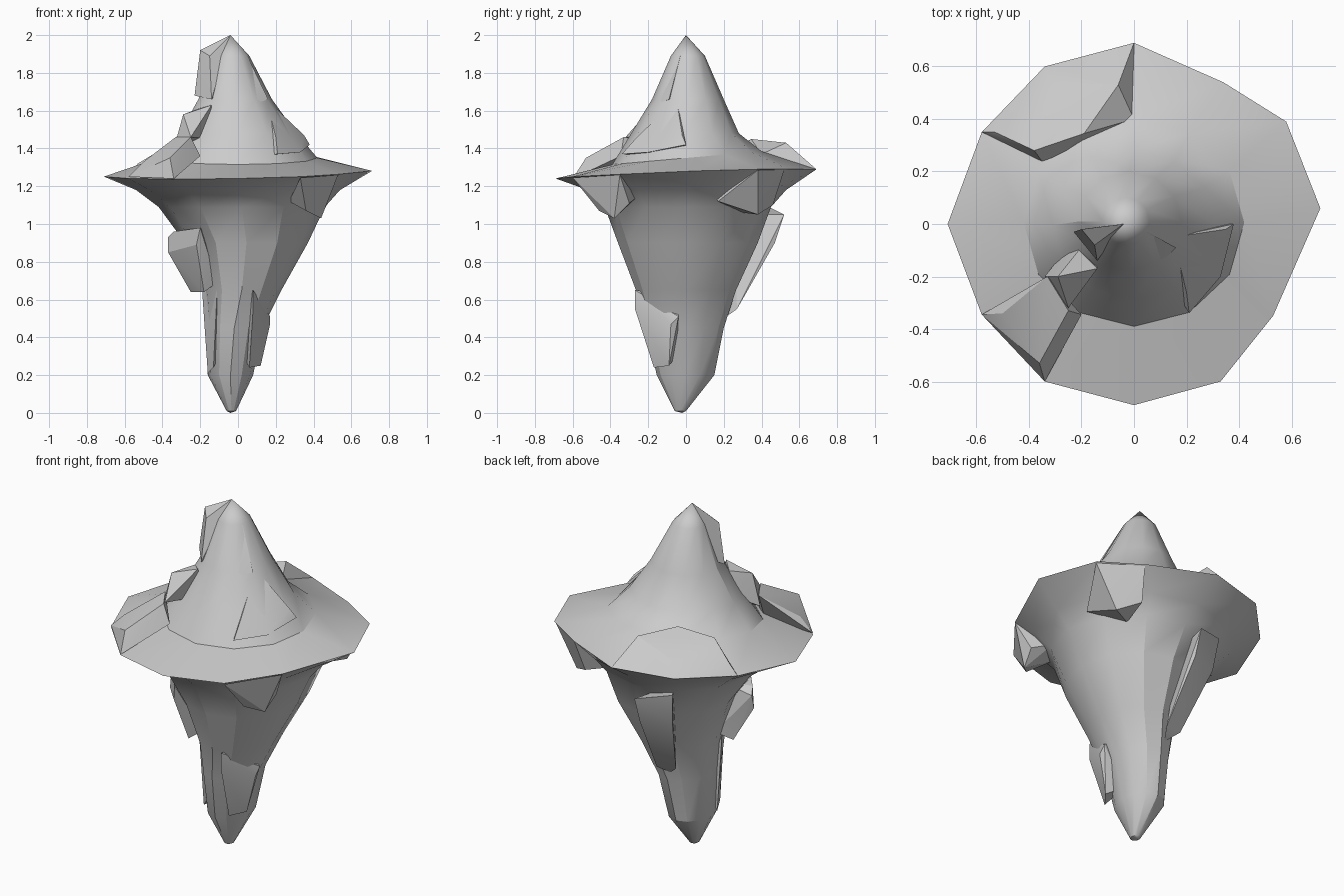
import bpy, bmesh, math


def finish(bm, name, angle=28):
    bmesh.ops.recalc_face_normals(bm, faces=bm.faces)
    mesh = bpy.data.meshes.new(name)
    bm.to_mesh(mesh)
    bm.free()
    ob = bpy.data.objects.new(name, mesh)
    bpy.context.collection.objects.link(ob)
    bpy.ops.object.select_all(action='DESELECT')
    ob.select_set(True)
    bpy.context.view_layer.objects.active = ob
    bpy.ops.object.shade_smooth_by_angle(angle=math.radians(angle))
    return ob


def ring(x0, x1, y0, y1, z, tilt=0.0):
    """Twelve-sided ring fitted to the given x and y extents."""
    pts = []
    for i in range(12):
        a = math.radians(30 * i)
        x = (x0 + x1) / 2 + (x1 - x0) / 2 * math.cos(a)
        y = (y0 + y1) / 2 + (y1 - y0) / 2 * math.sin(a)
        pts.append((x, y, z + tilt * math.sin(a)))
    return pts


def chunk(name, pts):
    """Angular rock lump wrapped around a few corner points."""
    bm = bmesh.new()
    for p in pts:
        bm.verts.new(p)
    res = bmesh.ops.convex_hull(bm, input=bm.verts)
    junk = [g for g in res['geom_interior'] + res['geom_unused']
            if isinstance(g, bmesh.types.BMVert)]
    bmesh.ops.delete(bm, geom=list(set(junk)), context='VERTS')
    finish(bm, name, 20)


# main rock: spike, wide brim and peak as one loft
rim = [(.71, .06), (.58, .39), (.34, .54), (0, .69), (-.34, .60), (-.58, .35),
       (-.71, 0), (-.58, -.345), (-.34, -.60), (0, -.69), (.33, -.60), (.53, -.35)]
rings = [
    ring(-.06, -.01, -.06, .00, .01),
    ring(-.16, .08, -.155, .15, .20),
    ring(-.17, .13, -.21, .20, .45),
    ring(-.19, .23, -.265, .265, .65),
    ring(-.28, .37, -.36, .38, .90),
    ring(-.42, .46, -.43, .45, 1.09),
    ring(-.54, .54, -.52, .53, 1.18),
    [(x, y, 1.265 + .02 * x + .035 * y) for x, y in rim],
    ring(-.42, .42, -.39, .40, 1.35, .035),
    ring(-.31, .31, -.29, .28, 1.48),
    ring(-.21, .18, -.18, .20, 1.66),
    ring(-.12, .06, -.08, .10, 1.89),
]
bm = bmesh.new()
loops = [[bm.verts.new(p) for p in r] for r in rings]
for a, b in zip(loops, loops[1:]):
    for i in range(12):
        j = (i + 1) % 12
        bm.faces.new((a[i], a[j], b[j], b[i]))
tip, peak = bm.verts.new((-.04, -.02, 0)), bm.verts.new((-.04, 0, 2))
for loop, end in ((loops[0], tip), (loops[-1], peak)):
    for i in range(12):
        bm.faces.new((loop[i], loop[(i + 1) % 12], end))
finish(bm, "main_rock")

# raised slabs lying on the brim
chunk("back_left_brim_slab", [
    (-.58, .35, 1.265), (-.34, .60, 1.28), (0, .69, 1.29), (0, .40, 1.37),
    (-.33, .21, 1.33), (-.06, .53, 1.43), (-.32, .54, 1.34), (-.53, .35, 1.32),
    (-.19, .345, 1.45), (-.38, .28, 1.41)])
chunk("front_left_brim_slab", [
    (-.58, -.345, 1.25), (-.34, -.60, 1.24), (-.50, -.34, 1.33), (-.36, -.53, 1.35),
    (-.25, -.33, 1.46), (-.33, -.20, 1.46), (-.20, -.345, 1.36), (-.30, -.30, 1.28)])

# lumps on the peak
chunk("left_shoulder", [
    (-.29, -.20, 1.58), (-.21, -.10, 1.61), (-.14, -.17, 1.63), (-.34, -.20, 1.40),
    (-.25, -.32, 1.46), (-.14, -.10, 1.45), (-.22, -.05, 1.50)])
chunk("right_shoulder", [
    (.38, 0, 1.42), (.33, -.20, 1.38), (.21, -.34, 1.37), (.35, -.02, 1.47),
    (.20, -.26, 1.46), (.15, -.05, 1.66), (.10, -.16, 1.36), (.15, .0, 1.36)])
chunk("front_peak_ridge", [
    (.05, -.03, 1.89), (.03, -.05, 1.87), (.16, -.09, 1.66), (.06, -.16, 1.66),
    (.10, -.15, 1.64), (0, -.02, 1.65)])
chunk("left_peak_lump", [
    (-.20, -.02, 1.92), (-.15, -.08, 1.89), (-.04, 0, 2), (-.20, -.02, 1.84),
    (-.23, -.03, 1.68), (-.14, -.14, 1.66), (-.06, 0, 1.70)])

# blocks tucked under the brim
chunk("front_right_under_block", [
    (.33, -.60, 1.245), (.53, -.35, 1.26), (.36, -.46, 1.07), (.44, -.38, 1.03),
    (.46, -.30, 1.11), (.27, -.35, 1.12), (.35, -.25, 1.15)])
chunk("back_right_under_block", [
    (.58, .38, 1.285), (.36, .52, 1.285), (.47, .17, 1.12), (.44, .38, 1.05),
    (.33, .46, 1.10), (.30, .30, 1.06), (.40, .15, 1.15)])

# ledges on the lower spike
chunk("left_spike_ledge", [
    (-.37, -.08, .93), (-.34, -.13, .96), (-.20, -.30, .98), (-.37, -.10, .85),
    (-.22, -.28, .89), (-.25, -.08, .64), (-.18, -.20, .64), (-.11, -.17, .69),
    (-.15, -.05, .67), (-.15, -.10, .95)])
chunk("left_spike_rib", [
    (-.19, -.06, .65), (-.11, -.20, .66), (-.16, -.06, .21), (-.13, -.13, .24),
    (-.05, -.05, .40)])
chunk("right_spike_ledge", [
    (.08, -.27, .65), (.17, -.04, .51), (.17, -.08, .47), (.08, -.27, .55),
    (.12, -.09, .25), (.06, -.17, .24), (.03, -.05, .30), (.05, -.05, .62)])
chunk("back_spike_rib", [
    (-.03, .52, 1.05), (-.22, .44, 1.09), (-.03, .47, .90), (-.20, .41, .90),
    (0, .27, .55), (-.11, .25, .56), (-.04, .20, .50), (-.10, .25, 1.05)])
